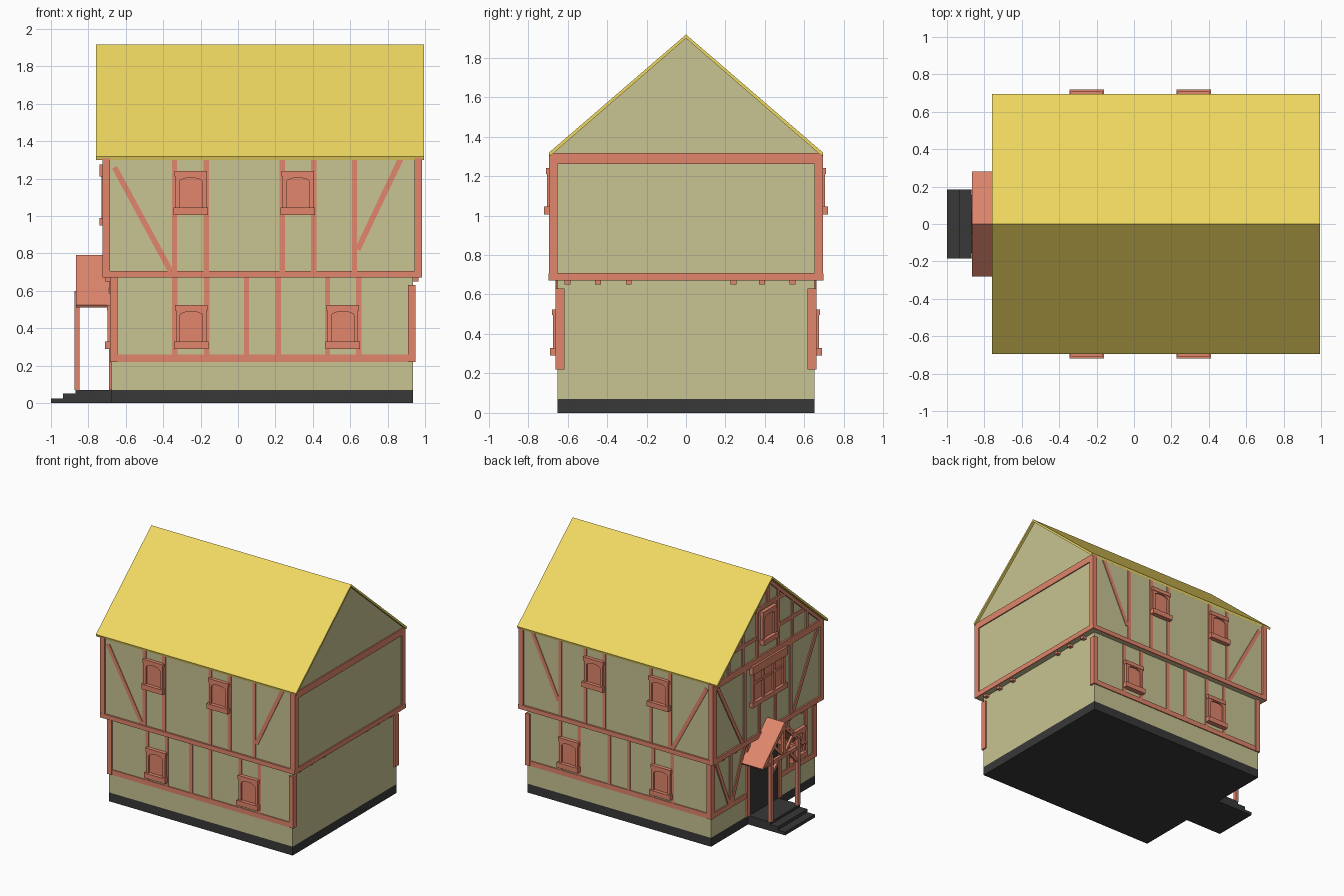
import bpy, bmesh, math
from mathutils import Vector

if "Cube" in bpy.data.objects:
    bpy.data.objects.remove(bpy.data.objects["Cube"])


def mat(name, r, g, b):
    m = bpy.data.materials.new(name)
    m.diffuse_color = (r, g, b, 1)
    m.use_nodes = True
    m.node_tree.nodes["Principled BSDF"].inputs["Base Color"].default_value = m.diffuse_color
    return m


WOOD = mat("timber", .75, .24, .15)
WALL = mat("plaster", .58, .55, .29)
ROOF = mat("thatch", .87, .69, .12)
DARK = mat("stone", .04, .04, .04)


def prism(name, m, pts, plane, a, b):
    """Extrude a (u, z) outline from a to b along y (plane 'y') or x (plane 'x')."""
    bm = bmesh.new()
    place = (lambda u, z, t: (u, t, z)) if plane == 'y' else (lambda u, z, t: (t, u, z))
    lo = [bm.verts.new(place(u, z, a)) for u, z in pts]
    hi = [bm.verts.new(place(u, z, b)) for u, z in pts]
    bm.faces.new(lo)
    bm.faces.new(hi)
    n = len(pts)
    for i in range(n):
        j = (i + 1) % n
        bm.faces.new((lo[i], lo[j], hi[j], hi[i]))
    bmesh.ops.recalc_face_normals(bm, faces=bm.faces)
    me = bpy.data.meshes.new(name)
    bm.to_mesh(me)
    bm.free()
    me.materials.append(m)
    ob = bpy.data.objects.new(name, me)
    bpy.context.collection.objects.link(ob)
    return ob


def rect(u0, u1, z0, z1):
    return [(u0, z0), (u1, z0), (u1, z1), (u0, z1)]


def box(name, m, x0, x1, y0, y1, z0, z1):
    return prism(name, m, rect(x0, x1, z0, z1), 'y', y0, y1)


def bar(name, p, q, w, plane, a, b):
    """Straight timber between two points in the wall plane."""
    p, q = Vector(p), Vector(q)
    d = (q - p).normalized() * w / 2
    n = Vector((-d.y, d.x))
    return prism(name, WOOD, [tuple(v) for v in (p + n, q + n, q - n, p - n)], plane, a, b)


def window(name, u, z, plane, t, s, w=.165, h=.235, body=.025):
    """Arched casement: frame ring, recessed panel and sill; s is the outward sign."""
    i, k = w * .37, h * .15
    arch = [(u + i * math.cos(a), z + h - k - i * .4 + i * .4 * math.sin(a))
            for a in [math.pi * n / 8 for n in range(9)]]
    ring = [(u - w / 2, z), (u - w / 2, z + h), (u + w / 2, z + h), (u + w / 2, z),
            (u + i, z)] + arch + [(u - i, z)]
    prism(name + "_frame", WOOD, ring, plane, t, t + s * body)
    prism(name + "_panel", WOOD, rect(u - i - .01, u + i + .01, z, z + h - .02), plane, t, t + s * body * .5)
    prism(name + "_sill", WOOD, rect(u - w / 2 - .01, u + w / 2 + .01, z, z + .04), plane, t, t + s * (body + .015))
    prism(name + "_lintel", WOOD, rect(u - w / 2 - .005, u + w / 2 + .005, z + h - .03, z + h), plane, t, t + s * (body + .004))


# stone base and entrance steps
box("foundation", DARK, -.675, .935, -.65, .65, 0, .07)
for i, x in enumerate((-.87, -.935, -1)):
    box("step", DARK, x, -.67, -.185, .185, 0, (.07, .05, .025)[i])

# plaster storeys and main roof
box("lower_walls", WALL, -.675, .935, -.65, .65, .07, .68)
prism("upper_walls", WALL, [(-.682, .67), (.682, .67), (.682, 1.315), (0, 1.902), (-.682, 1.315)], 'x', -.712, .976)
prism("main_roof", ROOF, [(-.695, 1.318), (0, 1.917), (.695, 1.318), (.69, 1.3), (0, 1.898), (-.69, 1.3)],
      'x', -.76, .995)

# long walls, front and back
for s in (-1, 1):
    def lower(z0, z1, x0, x1, name="lower_stud", d=.656):
        prism(name, WOOD, rect(x0, x1, z0, z1), 'y', s * .64, s * d)

    def upper(z0, z1, x0, x1, name="upper_stud", d=.688):
        prism(name, WOOD, rect(x0, x1, z0, z1), 'y', s * .67, s * d)

    lower(.22, .26, -.68, .945, "lower_sill_beam", .658)
    for x in (-.338, -.167, .045, .215, .478, .645):
        lower(.25, .68, x - .014, x + .014)
    upper(.67, .705, -.725, .985, "floor_beam", .696)
    for x in (-.34, -.17, .237, .405, .623):
        upper(.7, 1.31, x - .014, x + .014)
    bar("upper_brace", (-.66, 1.26), (-.36, .705), .03, 'y', s * .67, s * .688)
    bar("upper_brace", (.872, 1.31), (.64, .82), .03, 'y', s * .67, s * .688)
    for x in (-.25, .56):
        window("lower_window", x, .29, 'y', s * .65, s)
    for x in (-.252, .32):
        window("upper_window", x, 1.005, 'y', s * .68, s)
    # corner posts
    box("lower_post", WOOD, -.685, -.645, s * .615, s * .662, .22, .68)
    box("lower_post", WOOD, .91, .948, s * .615, s * .662, .22, .63)
    box("upper_post", WOOD, -.725, -.685, s * .65, s * .695, .67, 1.31)
    box("upper_post", WOOD, .945, .985, s * .65, s * .695, .67, 1.31)

# end wall beams and floor joist ends
for x0, x1 in ((-.724, -.69), (.95, .985)):
    box("end_floor_beam", WOOD, x0, x1, -.69, .69, .67, .71)
    box("end_tie_beam", WOOD, x0, x1, -.69, .69, 1.262, 1.316)
    for y in (-.6, -.445, -.29, .24, .385, .54):
        a, b = (-.71, -.66) if x0 < 0 else (.92, .965)
        box("joist_end", WOOD, a, b, y - .015, y + .015, .65, .675)

# entrance end: lower storey
for s in (-1, 1):
    prism("entrance_sill_beam", WOOD, rect(s * .19, s * .65, .22, .26), 'x', -.683, -.66)
    prism("door_post", WOOD, rect(s * .18, s * .215, .07, .67), 'x', -.69, -.66)
for p, q in (((.6, .66), (.43, .26)), ((.23, .66), (.39, .26))):
    bar("lower_brace", p, q, .03, 'x', -.683, -.66)
bar("lower_mid_stud", (.41, .67), (.41, .25), .03, 'x', -.683, -.66)
for y in (-.53, -.31):
    bar("lower_side_stud", (y, .67), (y, .25), .028, 'x', -.683, -.66)
window("entrance_window", -.42, .29, 'x', -.675, -1, body=.022)
box("door", DARK, -.682, -.66, -.18, .18, .07, .52)

# entrance end: upper storey with a three-light window
for s in (-1, 1):
    bar("end_stud", (s * .29, .7), (s * .29, 1.27), .03, 'x', -.722, -.7)
    bar("end_brace", (s * .62, 1.25), (s * .32, .71), .03, 'x', -.72, -.7)
    bar("window_stud", (s * .1, .7), (s * .1, .96), .028, 'x', -.72, -.7)
box("wide_window_panel", WOOD, -.718, -.7, -.19, .19, .96, 1.25)
box("wide_window_sill", WOOD, -.74, -.7, -.22, .22, .95, .988)
box("wide_window_lintel", WOOD, -.74, -.7, -.22, .22, 1.21, 1.275)
for y in (-.19, -.065, .065, .19):
    box("wide_window_mullion", WOOD, -.73, -.7, y - .014, y + .014, .98, 1.22)
box("wide_window_transom", WOOD, -.727, -.7, -.19, .19, 1.12, 1.138)

# entrance gable
for s in (-1, 1):
    for y, top in ((.13, 1.76), (.31, 1.61), (.49, 1.46)):
        bar("gable_stud", (s * y, 1.3), (s * y, top), .028, 'x', -.722, -.7)
    bar("gable_rafter", (s * .675, 1.305), (0, 1.885), .035, 'x', -.725, -.7)
bar("gable_collar", (-.22, 1.69), (.22, 1.69), .03, 'x', -.723, -.7)
bar("gable_rail", (-.46, 1.47), (-.13, 1.47), .028, 'x', -.721, -.7)
bar("gable_rail", (.46, 1.47), (.13, 1.47), .028, 'x', -.721, -.7)
bar("gable_king_post", (0, 1.69), (0, 1.87), .03, 'x', -.722, -.7)
window("gable_window", 0, 1.4, 'x', -.71, -1, h=.26)

# porch
prism("porch_roof", WOOD, [(-.28, .525), (0, .79), (.28, .525), (.27, .51), (0, .762), (-.27, .51)], 'x', -.867, -.67)
bar("porch_tie_beam", (-.22, .525), (.22, .525), .028, 'x', -.865, -.842)
bar("porch_king_post", (0, .53), (0, .765), .026, 'x', -.863, -.843)
for s in (-1, 1):
    box("porch_post", WOOD, -.875, -.847, s * .155, s * .185, .07, .6)
    box("porch_side_beam", WOOD, -.86, -.67, s * .16, s * .185, .512, .54)
    bar("porch_rafter", (s * .25, .525), (0, .76), .03, 'x', -.864, -.842)
    bar("porch_strut", (s * .02, .54), (s * .12, .64), .022, 'x', -.862, -.844)
    bar("porch_brace", (s * .165, .42), (s * .07, .52), .022, 'x', -.868, -.848)
